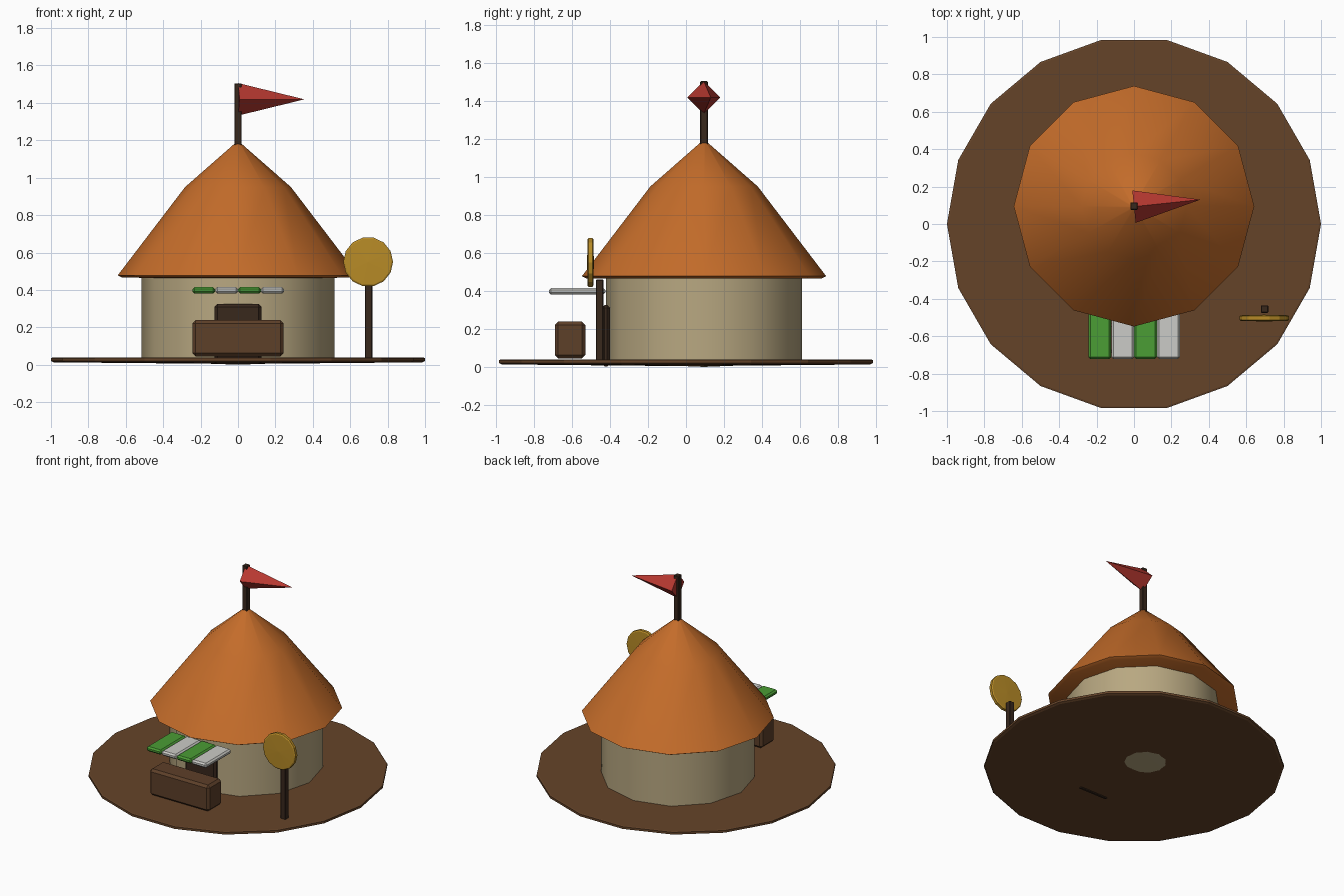
import bpy, bmesh
from math import pi, cos, sin, radians
from mathutils import Matrix, Vector

if "Cube" in bpy.data.objects:
    bpy.data.objects.remove(bpy.data.objects["Cube"])


def material(name, rgb):
    m = bpy.data.materials.new(name)
    m.diffuse_color = (*rgb, 1)
    m.use_nodes = True
    m.node_tree.nodes["Principled BSDF"].inputs["Base Color"].default_value = m.diffuse_color
    return m


EARTH = material("earth_brown", (0.13, 0.057, 0.022))
WOOD = material("wood", (0.11, 0.05, 0.022))
DARK = material("dark_wood", (0.04, 0.021, 0.012))
PLASTER = material("plaster", (0.48, 0.39, 0.22))
THATCH = material("orange_roof", (0.55, 0.15, 0.023))
GOLD = material("gold", (0.48, 0.26, 0.02))
RED = material("red", (0.48, 0.04, 0.03))
GREEN = material("green", (0.07, 0.34, 0.035))
WHITE = material("white", (0.6, 0.6, 0.57))


def finish(name, bm, mat, smooth=None):
    bmesh.ops.recalc_face_normals(bm, faces=bm.faces)
    me = bpy.data.meshes.new(name)
    bm.to_mesh(me)
    bm.free()
    ob = bpy.data.objects.new(name, me)
    bpy.context.collection.objects.link(ob)
    me.materials.append(mat)
    if smooth:
        bpy.ops.object.select_all(action='DESELECT')
        ob.select_set(True)
        bpy.context.view_layer.objects.active = ob
        bpy.ops.object.shade_smooth_by_angle(angle=radians(smooth))
    return ob


def lathe(name, profile, sides, mat, loc=(0, 0, 0), rot=Matrix(), smooth=None):
    """Revolve (radius, height) points; radius 0 makes a pole."""
    bm = bmesh.new()
    rings = []
    for r, z in profile:
        n = sides if r > 0 else 1
        rings.append([bm.verts.new((r * cos(2 * pi * i / sides),
                                    r * sin(2 * pi * i / sides), z)) for i in range(n)])
    for a, b in zip(rings, rings[1:]):
        for i in range(sides):
            j = (i + 1) % sides
            loop = [a[i % len(a)], a[j % len(a)], b[j % len(b)], b[i % len(b)]]
            bm.faces.new(list(dict.fromkeys(loop)))
    bm.transform(Matrix.Translation(loc) @ rot)
    return finish(name, bm, mat, smooth)


def box(name, lo, hi, bevel, mat):
    lo, hi = Vector(lo), Vector(hi)
    bm = bmesh.new()
    bmesh.ops.create_cube(bm, size=1)
    bm.transform(Matrix.Translation((lo + hi) / 2) @ Matrix.Diagonal((*(hi - lo), 1)))
    if bevel:
        bmesh.ops.bevel(bm, geom=bm.edges[:], offset=bevel, segments=1,
                        profile=0.5, affect='EDGES')
    return finish(name, bm, mat)


HUT = (0, 0.095, 0)

# ground disc
lathe("ground", [(0, 0.004), (0.985, 0.013), (1, 0.02), (1, 0.036), (0.99, 0.039), (0, 0.04)],
      18, EARTH)

# round hut wall and conical roof
lathe("wall", [(0, 0.0), (0.505, 0.02), (0.515, 0.03), (0.515, 0.48), (0, 0.485)],
      12, PLASTER, HUT, smooth=40)
lathe("roof", [(0, 0.46), (0.62, 0.466), (0.643, 0.478), (0.283, 0.95), (0.015, 1.185), (0, 1.19)],
      12, THATCH, HUT, smooth=40)

# door and shop counter
box("door", (-0.125, -0.445, 0.003), (0.125, -0.40, 0.325), 0.015, DARK)
box("counter", (-0.243, -0.69, 0.045), (0.243, -0.53, 0.238), 0.017, WOOD)

# striped awning
for i in range(4):
    x = -0.183 + 0.1225 * i
    box(f"awning_slat_{i + 1}", (x - 0.061, -0.722, 0.38), (x + 0.061, -0.425, 0.415),
        0.011, WHITE if i % 2 else GREEN)

# round sign on its post
box("sign_post", (0.678, -0.475, 0.02), (0.718, -0.435, 0.46), 0.004, DARK)
lathe("sign", [(0, -0.018), (0.125, -0.015), (0.133, -0.01), (0.133, 0.01), (0.125, 0.015), (0, 0.018)],
      14, GOLD, (0.696, -0.503, 0.55), Matrix.Rotation(pi / 2, 4, 'X'))

# flag pole and pennant
box("flag_pole", (-0.02, 0.075, 1.15), (0.02, 0.115, 1.505), 0.004, DARK)
lathe("pennant", [(0, 0), (0.087, 0), (0, 0.357)], 4, RED, (0, 0.093, 1.419),
      Matrix.Rotation(radians(6), 4, 'Z') @ Matrix.Rotation(pi / 2, 4, 'Y'))
